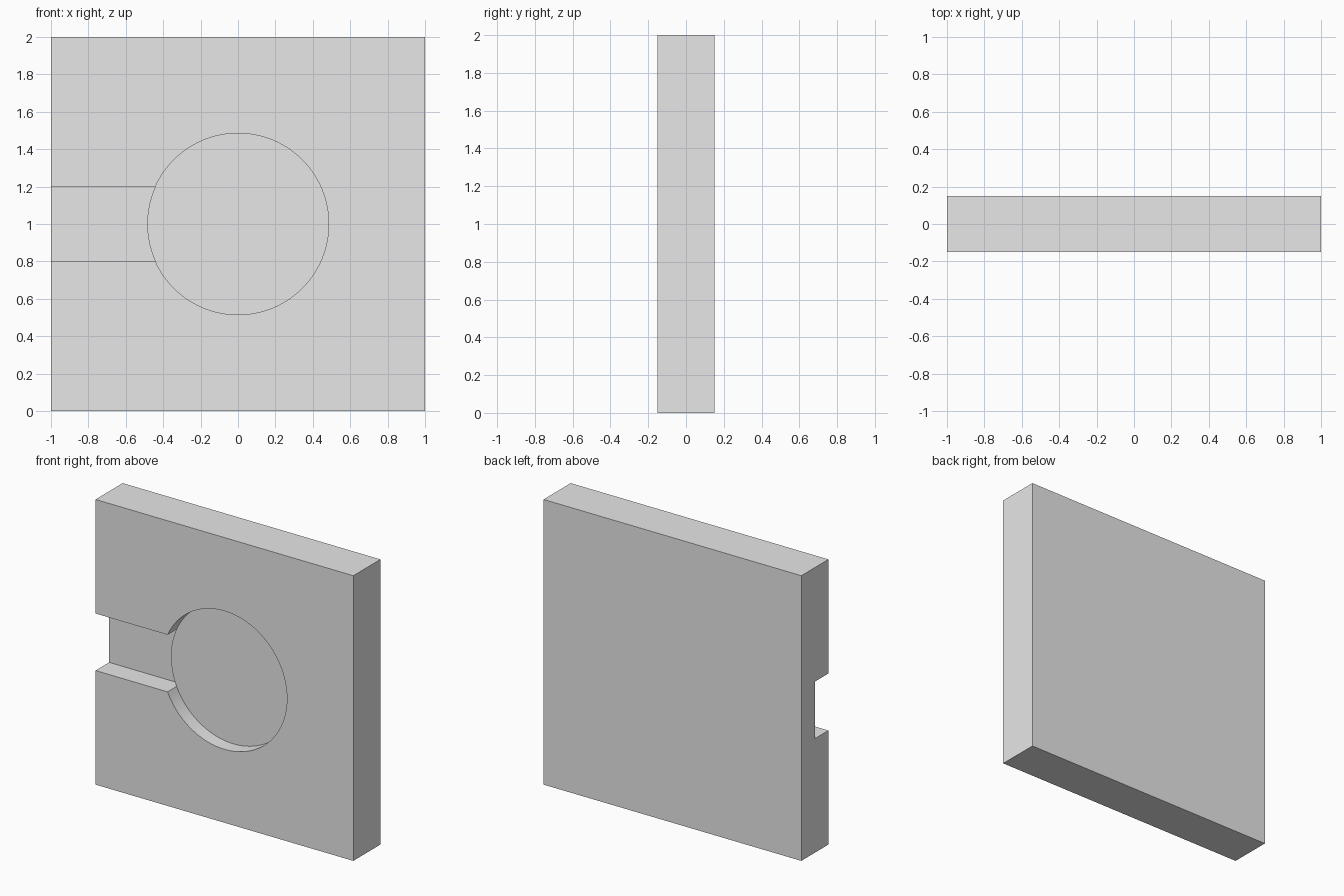
import bpy
import bmesh
import math

cube = bpy.data.objects.get("Cube")
if cube:
    bpy.data.objects.remove(cube, do_unlink=True)

CENTRE_Z, RADIUS, SLOT_HALF = 1.0, 0.485, 0.2
FRONT_Y, SLOT_FLOOR_Y, DISC_FRONT_Y = -0.15, 0.0, -0.05

grey = bpy.data.materials.new("light_grey")
grey.use_nodes = True
colour = (0.8, 0.8, 0.8, 1.0)
grey.diffuse_color = colour
grey.node_tree.nodes["Principled BSDF"].inputs["Base Color"].default_value = colour


def prism(name, profile, y_front, y_back):
    """Extrude an x, z outline from y_front to y_back."""
    bm = bmesh.new()
    face = bm.faces.new([bm.verts.new((x, y_front, z)) for x, z in profile])
    moved = bmesh.ops.extrude_face_region(bm, geom=[face])["geom"]
    bmesh.ops.translate(bm, vec=(0, y_back - y_front, 0),
                        verts=[v for v in moved if isinstance(v, bmesh.types.BMVert)])
    bmesh.ops.recalc_face_normals(bm, faces=bm.faces)
    mesh = bpy.data.meshes.new(name)
    bm.to_mesh(mesh)
    bm.free()
    mesh.materials.append(grey)
    obj = bpy.data.objects.new(name, mesh)
    bpy.context.collection.objects.link(obj)
    return obj


def arc(start, end, steps):
    """Points on the recess circle, counted from angle start to end."""
    angles = [start + (end - start) * i / steps for i in range(steps + 1)]
    return [(RADIUS * math.cos(a), CENTRE_Z + RADIUS * math.sin(a)) for a in angles]


# Square plate
plate = prism("plate", [(-1, 0), (1, 0), (1, 2), (-1, 2)], FRONT_Y, -FRONT_Y)

# Keyhole-shaped recess: round pocket joined to a slot open at the side
mouth = math.pi - math.asin(SLOT_HALF / RADIUS)
outline = arc(-mouth, mouth, 96) + [(-1.1, CENTRE_Z + SLOT_HALF),
                                    (-1.1, CENTRE_Z - SLOT_HALF)]
cutter = prism("recess_cutter", outline, FRONT_Y - 0.1, SLOT_FLOOR_Y)
cutter.hide_render = True
cut = plate.modifiers.new("recess", "BOOLEAN")
cut.operation = "DIFFERENCE"
cut.solver = "EXACT"
cut.object = cutter
bpy.context.view_layer.objects.active = plate
bpy.ops.object.modifier_apply(modifier=cut.name)
bpy.data.objects.remove(cutter, do_unlink=True)

# Raised round floor of the pocket, standing proud of the slot floor
mouth_arc = arc(mouth, 2 * math.pi - mouth, 16)
disc = prism("pocket_floor", arc(-mouth, mouth, 96) + mouth_arc[1:-1],
             DISC_FRONT_Y, SLOT_FLOOR_Y)

# Smooth round walls, sharp edges
bpy.ops.object.select_all(action="DESELECT")
for obj in (plate, disc):
    obj.select_set(True)
bpy.ops.object.shade_smooth_by_angle(angle=math.radians(30))
